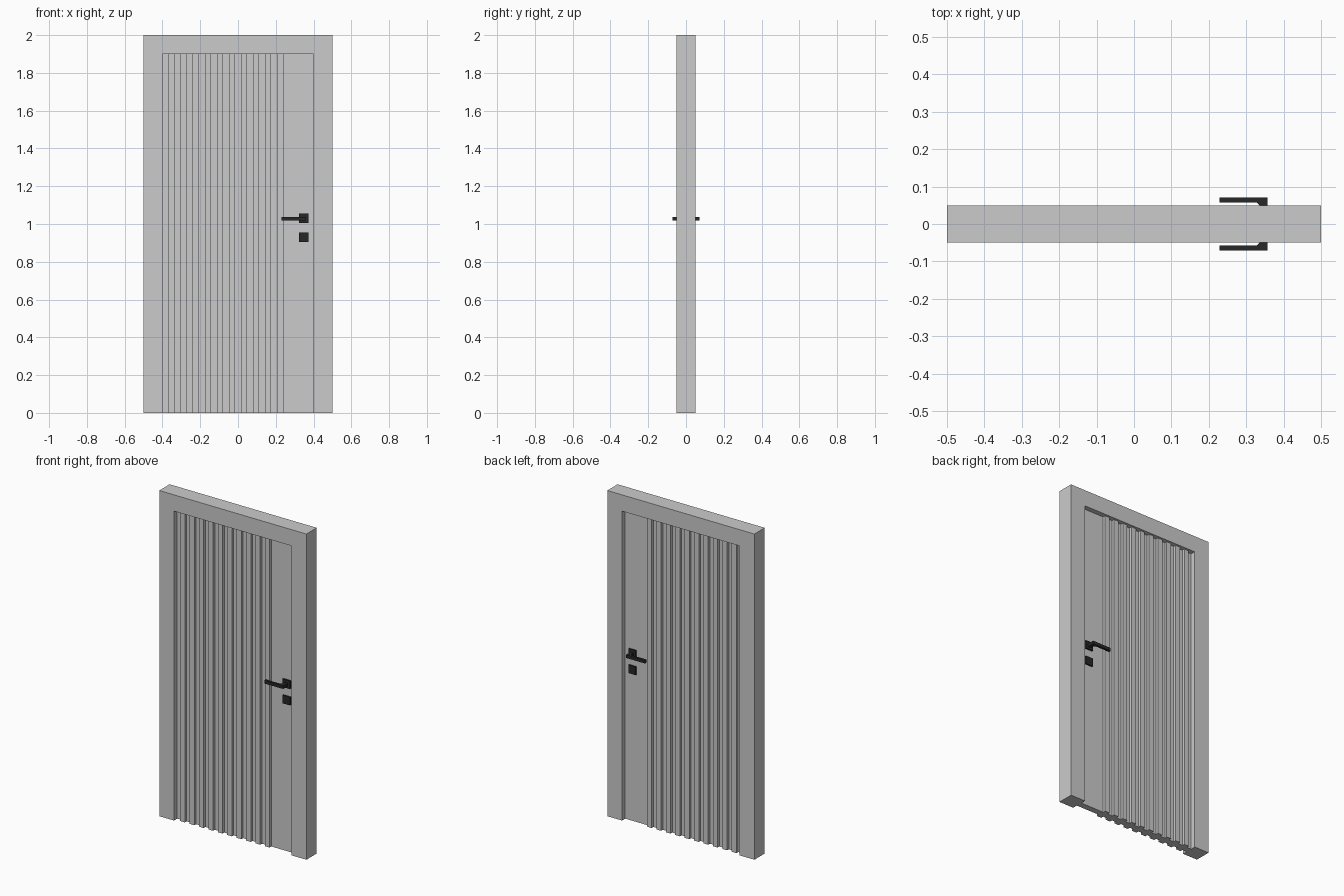
import bpy, bmesh

if "Cube" in bpy.data.objects:
    bpy.data.objects.remove(bpy.data.objects["Cube"])

PANEL_Y = 0.019   # half thickness of the plain leaf
RIB_Y = 0.036     # half thickness at the ribs
RIB_W = 0.032

black = bpy.data.materials.new("black_metal")
black.diffuse_color = (0.02, 0.02, 0.02, 1)
black.use_nodes = True
black.node_tree.nodes["Principled BSDF"].inputs["Base Color"].default_value = black.diffuse_color


def prism(name, pts, depth, to3d, mat=None):
    """Extrude a flat outline; to3d maps (u, v, w) to a 3D point and depth is the extrusion."""
    bm = bmesh.new()
    lo = [bm.verts.new(to3d(u, v, depth[0])) for u, v in pts]
    hi = [bm.verts.new(to3d(u, v, depth[1])) for u, v in pts]
    n = len(pts)
    bm.faces.new(lo)
    bm.faces.new(hi[::-1])
    for i in range(n):
        j = (i + 1) % n
        bm.faces.new((lo[i], hi[i], hi[j], lo[j]))
    bmesh.ops.recalc_face_normals(bm, faces=bm.faces)
    mesh = bpy.data.meshes.new(name)
    bm.to_mesh(mesh)
    bm.free()
    ob = bpy.data.objects.new(name, mesh)
    bpy.context.collection.objects.link(ob)
    if mat:
        mesh.materials.append(mat)
    return ob


def front(u, v, w):
    return (u, w, v)


def plan(u, v, w):
    return (u, v, w)


# Door frame: upside-down U outline, open at the floor
prism("door_frame",
      [(-0.5, 0), (-0.5, 2), (0.5, 2), (0.5, 0), (0.4, 0), (0.4, 1.9), (-0.4, 1.9), (-0.4, 0)],
      (-0.05, 0.05), front)

# Door leaf: plan profile with ten vertical ribs on each face
edge = [(-0.4, PANEL_Y)]
for i in range(10):
    a = -0.4 + RIB_W * (2 * i + 1)
    b = a + RIB_W
    edge += [(a, PANEL_Y), (a, RIB_Y), (b, RIB_Y), (b, PANEL_Y)]
edge.append((0.4, PANEL_Y))
prism("door_leaf", edge + [(x, -y) for x, y in reversed(edge)], (0, 1.9), plan)

# Handle set on both faces
for side, s in (("front", -1), ("back", 1)):
    for part, z in (("handle_rose", 1.03), ("lock_plate", 0.93)):
        h = 0.025
        prism(f"{part}_{side}",
              [(0.347 - h, z - h), (0.347 + h, z - h), (0.347 + h, z + h), (0.347 - h, z + h)],
              (s * PANEL_Y, s * (PANEL_Y + 0.009)), front, black)
    # Lever: square bar with a braced elbow
    bar = [(0.229, 0.071), (0.357, 0.071), (0.357, 0.024), (0.338, 0.024),
           (0.338, 0.048), (0.328, 0.058), (0.229, 0.058)]
    prism(f"handle_lever_{side}", [(x, s * y) for x, y in bar], (1.018, 1.038), plan, black)
